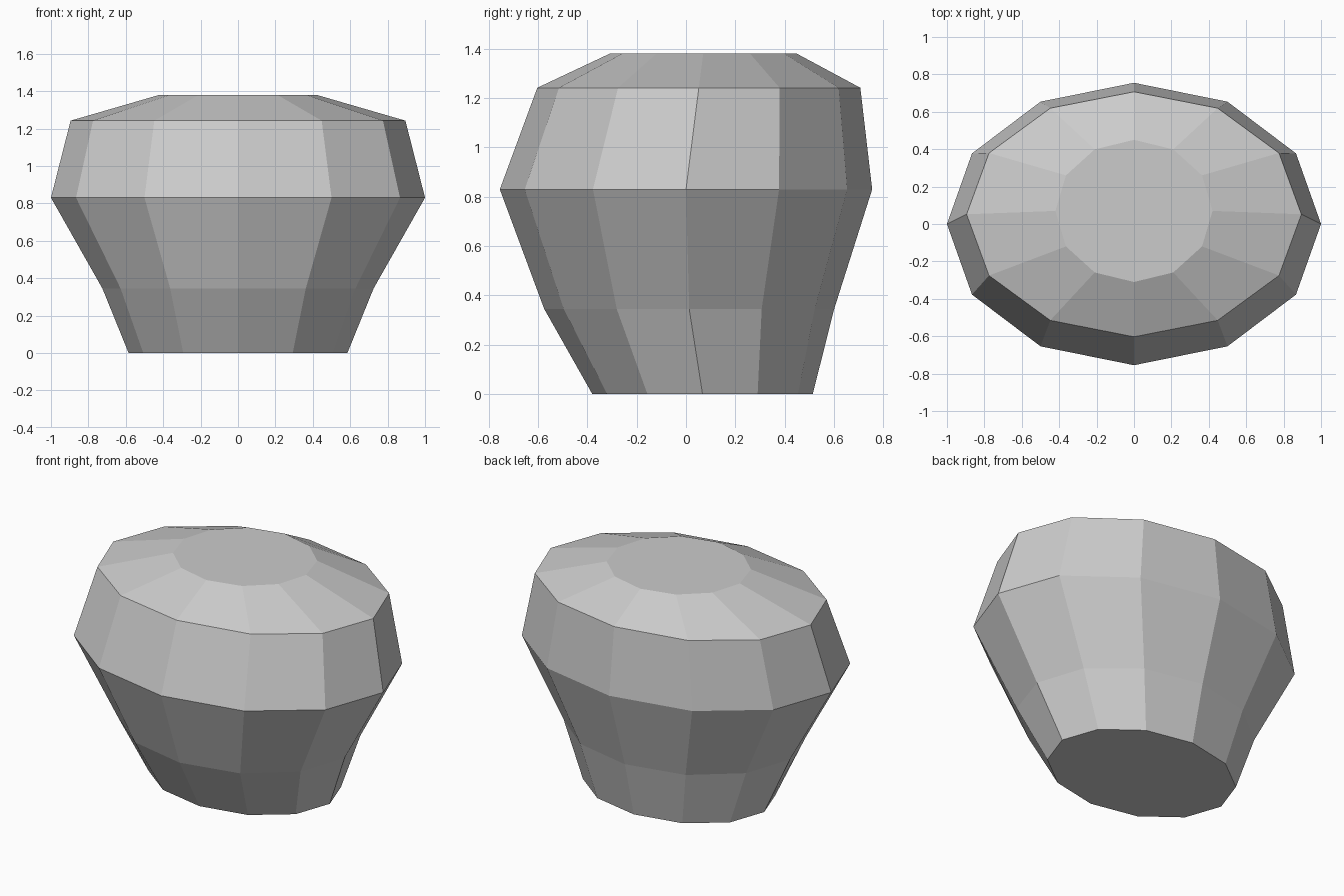
import bpy
import bmesh
from math import cos, sin, pi

cube = bpy.data.objects.get("Cube")
if cube:
    bpy.data.objects.remove(cube, do_unlink=True)

SIDES = 12

# Plain grey stone
stone = bpy.data.materials.new("stone_grey")
stone.use_nodes = True
colour = (0.6, 0.6, 0.6, 1.0)
stone.diffuse_color = colour
stone.node_tree.nodes["Principled BSDF"].inputs["Base Color"].default_value = colour

# Oval rings from base to top: height, half width, half depth, depth offset
RINGS = [
    (0.0, 0.585, 0.447, 0.067),
    (0.345, 0.725, 0.588, 0.013),
    (0.83, 1.0, 0.755, 0.0),
    (1.242, 0.895, 0.655, 0.052),
    (1.38, 0.42, 0.38, 0.07),
]


def oval_ring(bm, z, half_width, half_depth, offset):
    angles = [2 * pi * i / SIDES for i in range(SIDES)]
    return [bm.verts.new((half_width * cos(a), offset + half_depth * sin(a), z))
            for a in angles]


# Faceted boulder: stacked rings joined by flat faces and closed at both ends
bm = bmesh.new()
rings = [oval_ring(bm, *ring) for ring in RINGS]
for low, high in zip(rings, rings[1:]):
    for i in range(SIDES):
        j = (i + 1) % SIDES
        bm.faces.new((low[i], low[j], high[j], high[i]))
bm.faces.new(rings[0][::-1])
bm.faces.new(rings[-1])

mesh = bpy.data.meshes.new("boulder")
bm.to_mesh(mesh)
bm.free()
mesh.materials.append(stone)
boulder = bpy.data.objects.new("boulder", mesh)
bpy.context.collection.objects.link(boulder)
